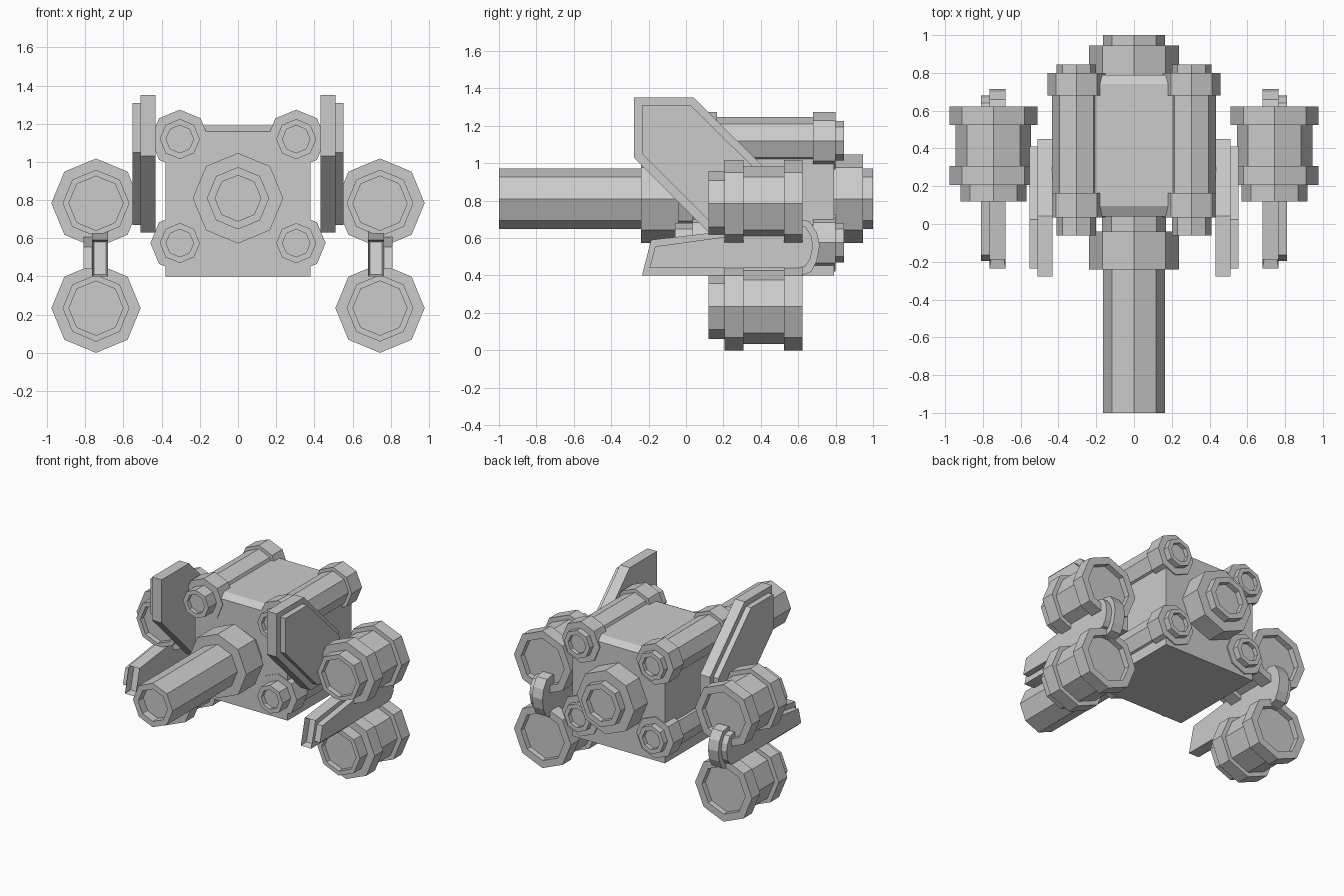
import bpy, bmesh, math

if "Cube" in bpy.data.objects:
    bpy.data.objects.remove(bpy.data.objects["Cube"])

grey = bpy.data.materials.new("plain grey")
grey.diffuse_color = (0.6, 0.6, 0.6, 1)
grey.use_nodes = True
grey.node_tree.nodes["Principled BSDF"].inputs["Base Color"].default_value = grey.diffuse_color


def finish(bm, name):
    bmesh.ops.recalc_face_normals(bm, faces=bm.faces[:])
    me = bpy.data.meshes.new(name)
    bm.to_mesh(me)
    bm.free()
    me.materials.append(grey)
    ob = bpy.data.objects.new(name, me)
    bpy.context.collection.objects.link(ob)
    return ob


def octagon_tube(name, x, z, profile):
    """Eight-sided turned part along y; profile is a list of (y, radius)."""
    bm = bmesh.new()
    rings = []
    for y, r in profile:
        rings.append([bm.verts.new((x + r * math.sin(k * math.pi / 4), y,
                                    z + r * math.cos(k * math.pi / 4))) for k in range(8)])
    for a, b in zip(rings, rings[1:]):
        for k in range(8):
            j = (k + 1) % 8
            bm.faces.new((a[k], a[j], b[j], b[k]))
    bm.faces.new(rings[0])
    bm.faces.new(rings[-1])
    return finish(bm, name)


def plate(name, pts, x0, x1, slot=False):
    """Side profile (y, z) extruded from x0 to x1, optional slot in the front end."""
    bm = bmesh.new()
    a = [bm.verts.new((x0, y, z)) for y, z in pts]
    b = [bm.verts.new((x1, y, z)) for y, z in pts]
    bm.faces.new(a)
    bm.faces.new(b)
    n = len(pts)
    for i in range(n):
        j = (i + 1) % n
        bm.faces.new((a[i], a[j], b[j], b[i]))
    bmesh.ops.recalc_face_normals(bm, faces=bm.faces[:])
    if slot:
        front = min(bm.faces, key=lambda f: f.calc_center_median().y)
        bmesh.ops.inset_individual(bm, faces=[front], thickness=0.015, depth=0)
        bmesh.ops.translate(bm, verts=front.verts[:], vec=(0, 0.05, 0))
    return finish(bm, name)


# main body block, with the top front and back edges cut off
plate("body", [(0.04, 0.40), (0.79, 0.40), (0.79, 1.16), (0.74, 1.19),
               (0.095, 1.19), (0.04, 1.16)], -0.38, 0.38)

# front barrel with collar
octagon_tube("barrel", 0, 0.81, [(-0.94, 0.12), (-1.0, 0.12), (-1.0, 0.163), (-0.24, 0.163),
                                 (-0.24, 0.237), (-0.04, 0.237), (-0.04, 0.17), (0.06, 0.17)])
# rear hub
octagon_tube("rear_hub", 0, 0.81, [(0.77, 0.237), (0.945, 0.237), (0.945, 0.163),
                                   (1.0, 0.163), (1.0, 0.12), (0.96, 0.12)])

for side, s in (("left", -1), ("right", 1)):
    # corner tubes of the body
    for level, z in (("upper", 1.12), ("lower", 0.575)):
        octagon_tube(f"{side}_{level}_corner_tube", s * 0.305, z,
                     [(-0.03, 0.072), (-0.06, 0.072), (-0.06, 0.105), (0.035, 0.105),
                      (0.035, 0.154), (0.165, 0.154), (0.165, 0.128), (0.68, 0.128),
                      (0.68, 0.154), (0.80, 0.154), (0.80, 0.105), (0.845, 0.105),
                      (0.845, 0.072), (0.815, 0.072)])
    # outer thruster pods
    for level, z in (("upper", 0.784), ("lower", 0.234)):
        octagon_tube(f"{side}_{level}_pod", s * 0.744, z,
                     [(0.16, 0.142), (0.12, 0.142), (0.12, 0.175), (0.207, 0.175),
                      (0.207, 0.234), (0.308, 0.234), (0.308, 0.20), (0.525, 0.20),
                      (0.525, 0.234), (0.622, 0.234), (0.622, 0.178), (0.58, 0.178)])
    # slanted fin and its outer cover
    plate(f"{side}_fin", [(-0.278, 1.35), (0.043, 1.35), (0.45, 0.945), (0.45, 0.63),
                          (0.12, 0.63), (-0.278, 1.03)], s * 0.432, s * 0.512)
    plate(f"{side}_fin_cover", [(-0.235, 1.31), (0.025, 1.31), (0.41, 0.93), (0.41, 0.67),
                                (0.145, 0.67), (-0.235, 1.05)], s * 0.512, s * 0.553)
    # arm between the pods, curved at the back
    plate(f"{side}_arm", [(-0.235, 0.40), (-0.187, 0.59), (0.2, 0.635), (0.60, 0.70),
                          (0.66, 0.69), (0.70, 0.63), (0.715, 0.56), (0.70, 0.48),
                          (0.67, 0.42), (0.62, 0.40)], s * 0.68, s * 0.765, slot=True)
    plate(f"{side}_arm_cover", [(-0.195, 0.44), (-0.165, 0.555), (0.2, 0.605), (0.60, 0.67),
                                (0.64, 0.66), (0.67, 0.61), (0.68, 0.56), (0.665, 0.49),
                                (0.64, 0.45), (0.60, 0.44)], s * 0.765, s * 0.81)
